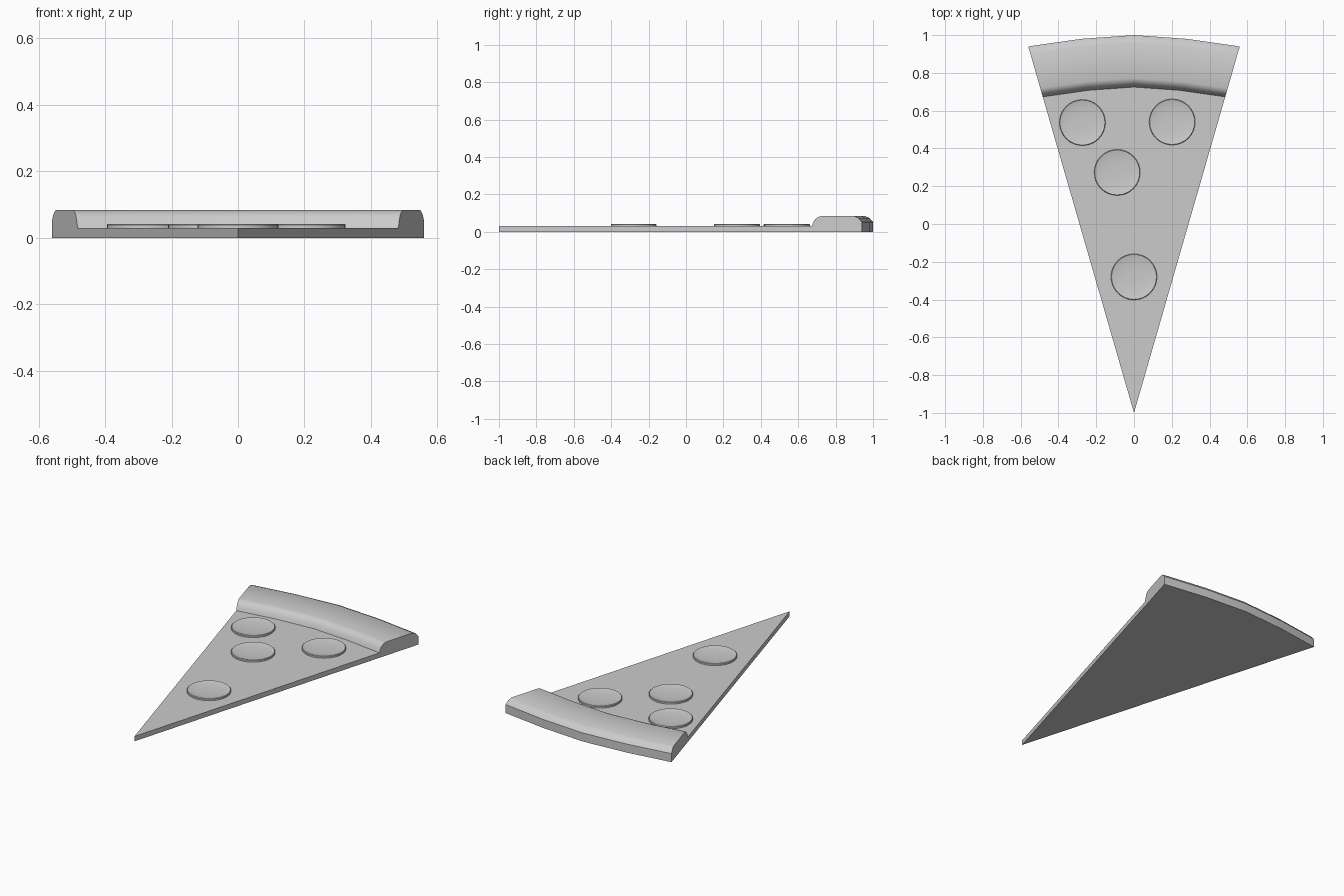
import bpy, bmesh, math
from mathutils import Vector

if "Cube" in bpy.data.objects:
    bpy.data.objects.remove(bpy.data.objects["Cube"])


def make_object(name, bm, angle):
    bmesh.ops.remove_doubles(bm, verts=bm.verts, dist=1e-5)
    bmesh.ops.recalc_face_normals(bm, faces=bm.faces)
    mesh = bpy.data.meshes.new(name)
    bm.to_mesh(mesh)
    bm.free()
    obj = bpy.data.objects.new(name, mesh)
    bpy.context.collection.objects.link(obj)
    bpy.ops.object.select_all(action='DESELECT')
    obj.select_set(True)
    bpy.context.view_layer.objects.active = obj
    bpy.ops.object.shade_smooth_by_angle(angle=math.radians(angle))
    return obj


# Slice with raised crust: side profile swept across the radial columns
tip = Vector((0, -1))
rim = [Vector(p) for p in ((-.56, .94), (-.28, .98), (0, 1), (.28, .98), (.56, .94))]
profile = [(0, 0), (0, .03), (.8625, .03), (.866, .05), (.871, .066), (.878, .078),
           (.886, .083), (.98, .083), (.991, .073), (1, .052), (1, 0)]
bm = bmesh.new()
tip_low = bm.verts.new((0, -1, 0))
tip_top = bm.verts.new((0, -1, .03))
columns = []
for p in rim:
    col = [tip_low, tip_top]
    for s, z in profile[2:]:
        xy = tip.lerp(p, s)
        col.append(bm.verts.new((xy.x, xy.y, z)))
    columns.append(col)
for a, b in zip(columns, columns[1:]):
    bm.faces.new((tip_top, a[2], b[2]))
    for i in range(2, len(profile) - 1):
        bm.faces.new((a[i], a[i + 1], b[i + 1], b[i]))
bm.faces.new([tip_low] + [c[-1] for c in columns])
bm.faces.new(columns[0])
bm.faces.new(columns[-1])
make_object("pizza_slice", bm, 40)


# Pepperoni: shallow dished discs
def pepperoni(index, x, y, radius=.122, sides=32):
    bm = bmesh.new()
    section = [(1, .029), (1, .039), (.975, .042), (.93, .0405), (.65, .036), (.3, .034)]
    rings = []
    for r, z in section:
        rings.append([bm.verts.new((x + radius * r * math.cos(t), y + radius * r * math.sin(t), z))
                      for t in (2 * math.pi * k / sides for k in range(sides))])
    for a, b in zip(rings, rings[1:]):
        for k in range(sides):
            n = (k + 1) % sides
            bm.faces.new((a[k], a[n], b[n], b[k]))
    bm.faces.new(rings[-1])
    bm.faces.new(rings[0][::-1])
    make_object(f"pepperoni_{index}", bm, 40)


for i, (x, y) in enumerate([(-.273, .537), (.202, .54), (-.089, .273), (0, -.28)], 1):
    pepperoni(i, x, y)
